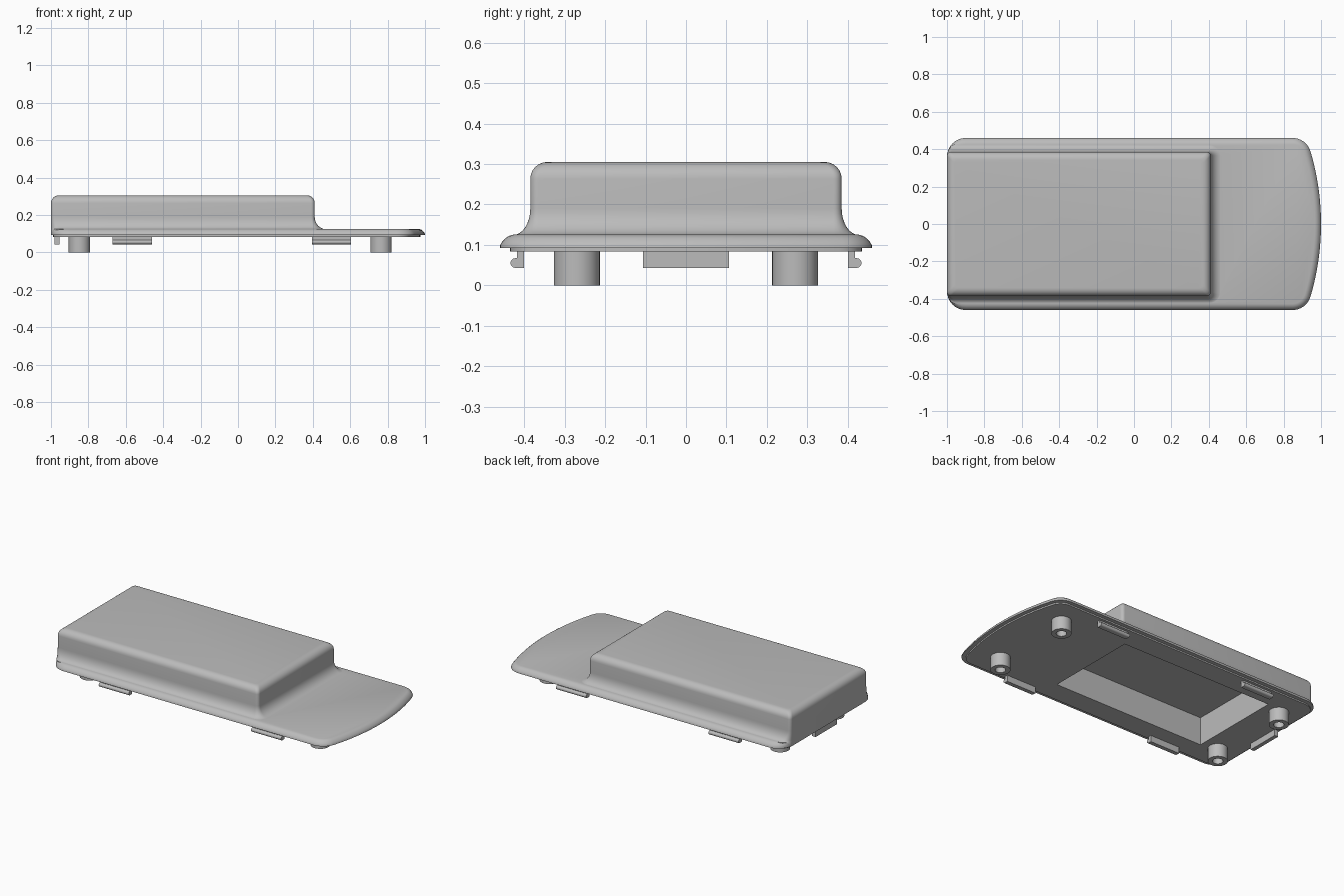
import bpy
import bmesh
from math import sin, cos, pi, sqrt, atan2, radians

cube = bpy.data.objects.get("Cube")
if cube:
    bpy.data.objects.remove(cube)

grey = bpy.data.materials.new("light_grey_plastic")
grey.use_nodes = True
colour = (0.5, 0.5, 0.5, 1)
grey.diffuse_color = colour
grey.node_tree.nodes["Principled BSDF"].inputs["Base Color"].default_value = colour


def loft(name, rings):
    """Skin a stack of equal-length rings and cap both ends."""
    bm = bmesh.new()
    loops = [[bm.verts.new(p) for p in ring] for ring in rings]
    n = len(loops[0])
    for a, b in zip(loops, loops[1:]):
        for i in range(n):
            j = (i + 1) % n
            bm.faces.new((a[i], a[j], b[j], b[i]))
    bm.faces.new(loops[0])
    bm.faces.new(loops[-1])
    bmesh.ops.recalc_face_normals(bm, faces=bm.faces)
    mesh = bpy.data.meshes.new(name)
    bm.to_mesh(mesh)
    bm.free()
    mesh.materials.append(grey)
    obj = bpy.data.objects.new(name, mesh)
    bpy.context.collection.objects.link(obj)
    return obj


def arc(cx, cy, rx, ry, start, end, steps):
    angles = [start + (end - start) * i / steps for i in range(steps + 1)]
    return [(cx + rx * cos(a), cy + ry * sin(a)) for a in angles]


def mirrored(half, z):
    """Close an upper half outline across the x axis."""
    return [(x, y, z) for x, y in half + [(x, -y) for x, y in reversed(half)]]


def plate_ring(inset, left_inset, z):
    # Bowed right end, tangent corner, straight side, rounded left corner
    corner, bow = 0.1, 1.363
    bow_x, cy = 1 - bow, 0.46 - corner
    cx = bow_x + sqrt((bow - corner) ** 2 - cy ** 2)
    turn = atan2(cy, cx - bow_x)
    r = corner - inset
    half = arc(bow_x, 0, bow - inset, bow - inset, 0.01, turn, 10)[:-1]
    half += arc(cx, cy, r, r, turn, pi / 2, 8)
    half += arc(-0.9, cy, corner - left_inset, r, pi / 2, pi, 8)
    return mirrored(half, z)


def box_ring(left, right, side, r, z):
    half = arc(right - r, side - r, r, r, 0, pi / 2, 6)
    half += arc(left + r, side - r, r, r, pi / 2, pi, 6)
    return mirrored(half, z)


def combine(target, other, operation):
    """Apply a boolean and discard the helper."""
    mod = target.modifiers.new("join", "BOOLEAN")
    mod.object, mod.operation, mod.solver = other, operation, "EXACT"
    bpy.context.view_layer.update()
    graph = bpy.context.evaluated_depsgraph_get()
    result = bpy.data.meshes.new_from_object(target.evaluated_get(graph))
    target.modifiers.clear()
    target.data = result
    bpy.data.objects.remove(other)


# Base plate: stepped locating lip below, rounded rim above
rings = [plate_ring(0.025, 0.012, 0.083), plate_ring(0.025, 0.012, 0.092)]
for inset, z in [(0, 0.092), (0, 0.098), (0.005, 0.107), (0.013, 0.116),
                 (0.022, 0.122), (0.033, 0.125)]:
    rings.append(plate_ring(inset, 0.0005, z))
cover = loft("cover", rings)

# Raised housing: flared foot, upright walls, rounded top edge
rings = [box_ring(-1, 0.47, 0.428, 0.063, 0.1)]
for i in range(8, -1, -1):
    a = i / 8 * pi / 2
    flare = 1 - cos(a)
    rings.append(box_ring(-1, 0.41 + 0.06 * flare, 0.385 + 0.043 * flare,
                          0.02 + 0.043 * flare, 0.19 - 0.066 * sin(a)))
top_r = 0.042
for i in range(7):
    b = i / 6 * pi / 2
    t = top_r * (1 - cos(b))
    rings.append(box_ring(-1 + t, 0.41 - t, 0.385 - t, 0.02,
                          0.305 - top_r + top_r * sin(b)))
combine(cover, loft("housing", rings), "UNION")

# Rectangular pocket open at the underside
pocket = [[(x, y, z) for x, y in ((-0.745, -0.3), (0.32, -0.3), (0.32, 0.3), (-0.745, 0.3))]
          for z in (0.05, 0.26)]
combine(cover, loft("pocket_cutter", pocket), "DIFFERENCE")
parts = [cover]

# Hollow screw posts
for end, x in (("left", 0.765), ("right", -0.848)):
    for face, y in (("front", -0.27), ("back", 0.27)):
        rings = [[(px, py, z) for px, py in arc(x, y, r, r, 0, 2 * pi, 32)[:-1]]
                 for r, z in ((0.03, 0.075), (0.03, 0), (0.057, 0), (0.057, 0.09))]
        parts.append(loft(f"{face}_{end}_post", rings))

# Snap clips along both sides, with a rounded outer catch
profile = [(0.4, 0.09), (0.4, 0.043)] + arc(0.422, 0.055, 0.012, 0.012, -pi / 2, pi / 2, 8)
profile += [(0.418, 0.067), (0.418, 0.09)]
for end, x in (("left", 0.5), ("right", -0.565)):
    for face, s in (("front", -1), ("back", 1)):
        rings = [[(px, s * y, z) for y, z in profile] for px in (x - 0.105, x + 0.105)]
        parts.append(loft(f"{face}_{end}_clip", rings))

# Plain tab at the right end
tab = [[(x, y, z) for x, y in ((-0.98, -0.106), (-0.955, -0.106), (-0.955, 0.106), (-0.98, 0.106))]
       for z in (0.043, 0.09)]
parts.append(loft("end_tab", tab))

# Smooth rounded areas and keep hard edges
bpy.ops.object.select_all(action="DESELECT")
for part in parts:
    part.select_set(True)
bpy.context.view_layer.objects.active = cover
bpy.ops.object.shade_smooth_by_angle(angle=radians(32))
